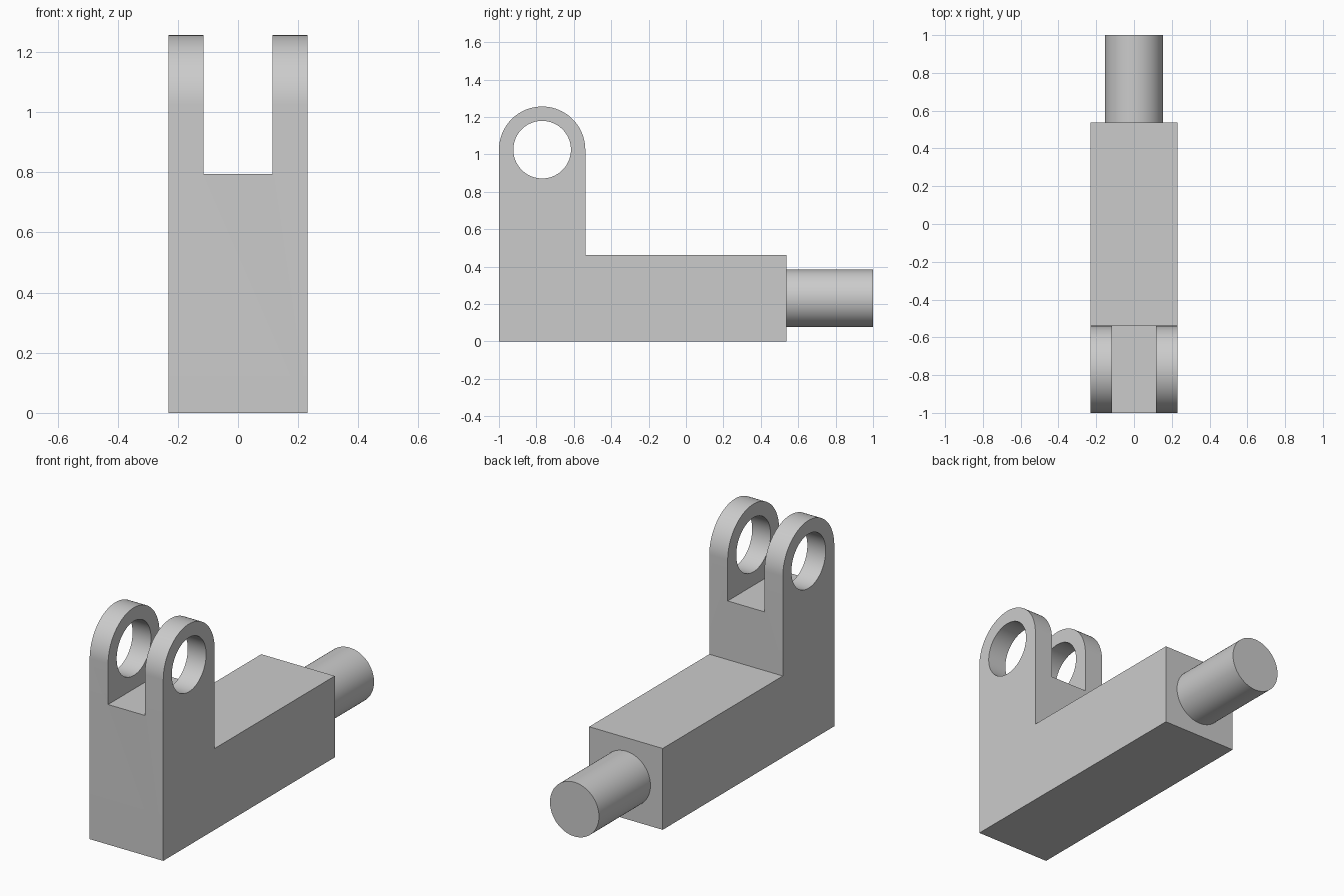
import bpy
import bmesh
from math import pi, cos, sin, radians
from mathutils import Matrix, Vector

cube = bpy.data.objects.get("Cube")
if cube:
    bpy.data.objects.remove(cube, do_unlink=True)

U = 1 / 13             # modelling unit
HALF_W = 3 * U         # half width of the bar and ears
EAR_Y, EAR_Z = -10 * U, 13.33 * U
HOLE_R = 2 * U
SLOT_Z = EAR_Z - HALF_W
BAR_END = 7 * U

grey = bpy.data.materials.new("plain grey")
grey.use_nodes = True
colour = (0.6, 0.6, 0.6, 1)
grey.diffuse_color = colour
grey.node_tree.nodes["Principled BSDF"].inputs["Base Color"].default_value = colour


def make_object(name, bm):
    bmesh.ops.recalc_face_normals(bm, faces=bm.faces)
    mesh = bpy.data.meshes.new(name)
    bm.to_mesh(mesh)
    bm.free()
    mesh.materials.append(grey)
    obj = bpy.data.objects.new(name, mesh)
    bpy.context.collection.objects.link(obj)
    return obj


def cylinder(name, radius, length, centre, axis):
    bm = bmesh.new()
    turn = Vector((0, 0, 1)).rotation_difference(Vector(axis)).to_matrix().to_4x4()
    bmesh.ops.create_cone(bm, cap_ends=True, segments=96, radius1=radius,
                          radius2=radius, depth=length,
                          matrix=Matrix.Translation(centre) @ turn)
    return make_object(name, bm)


def box(name, size, centre):
    bm = bmesh.new()
    bmesh.ops.create_cube(bm, size=1, matrix=Matrix.Translation(centre) @ Matrix.Diagonal((*size, 1)))
    return make_object(name, bm)


def select_only(obj):
    bpy.ops.object.select_all(action='DESELECT')
    obj.select_set(True)
    bpy.context.view_layer.objects.active = obj


def cut(target, cutter):
    mod = target.modifiers.new("cut", 'BOOLEAN')
    mod.operation = 'DIFFERENCE'
    mod.solver = 'EXACT'
    mod.object = cutter
    select_only(target)
    bpy.ops.object.modifier_apply(modifier=mod.name)
    bpy.data.objects.remove(cutter, do_unlink=True)


# L-shaped side profile with a round top, extruded across the width
profile = [(-1, 0), (BAR_END, 0), (BAR_END, 2 * HALF_W), (EAR_Y + HALF_W, 2 * HALF_W)]
STEPS = 48
profile += [(EAR_Y + HALF_W * cos(pi * i / STEPS), EAR_Z + HALF_W * sin(pi * i / STEPS))
            for i in range(STEPS + 1)]
bm = bmesh.new()
side = bm.faces.new([bm.verts.new((-HALF_W, y, z)) for y, z in profile])
extruded = bmesh.ops.extrude_face_region(bm, geom=[side])["geom"]
bmesh.ops.translate(bm, vec=(2 * HALF_W, 0, 0),
                    verts=[v for v in extruded if isinstance(v, bmesh.types.BMVert)])
bracket = make_object("clevis_bracket", bm)

# Slot between the ears, then the pin hole through both
cut(bracket, box("slot_cutter", (HALF_W, 1, 1), (0, EAR_Y, SLOT_Z + 0.5)))
cut(bracket, cylinder("hole_cutter", HOLE_R, 1, (0, EAR_Y, EAR_Z), (1, 0, 0)))

# Round peg at the back end of the bar
peg = cylinder("rear_peg", HOLE_R, 1 - BAR_END, (0, (1 + BAR_END) / 2, HALF_W), (0, 1, 0))

for part in (bracket, peg):
    select_only(part)
    bpy.ops.object.shade_smooth_by_angle(angle=radians(30))
